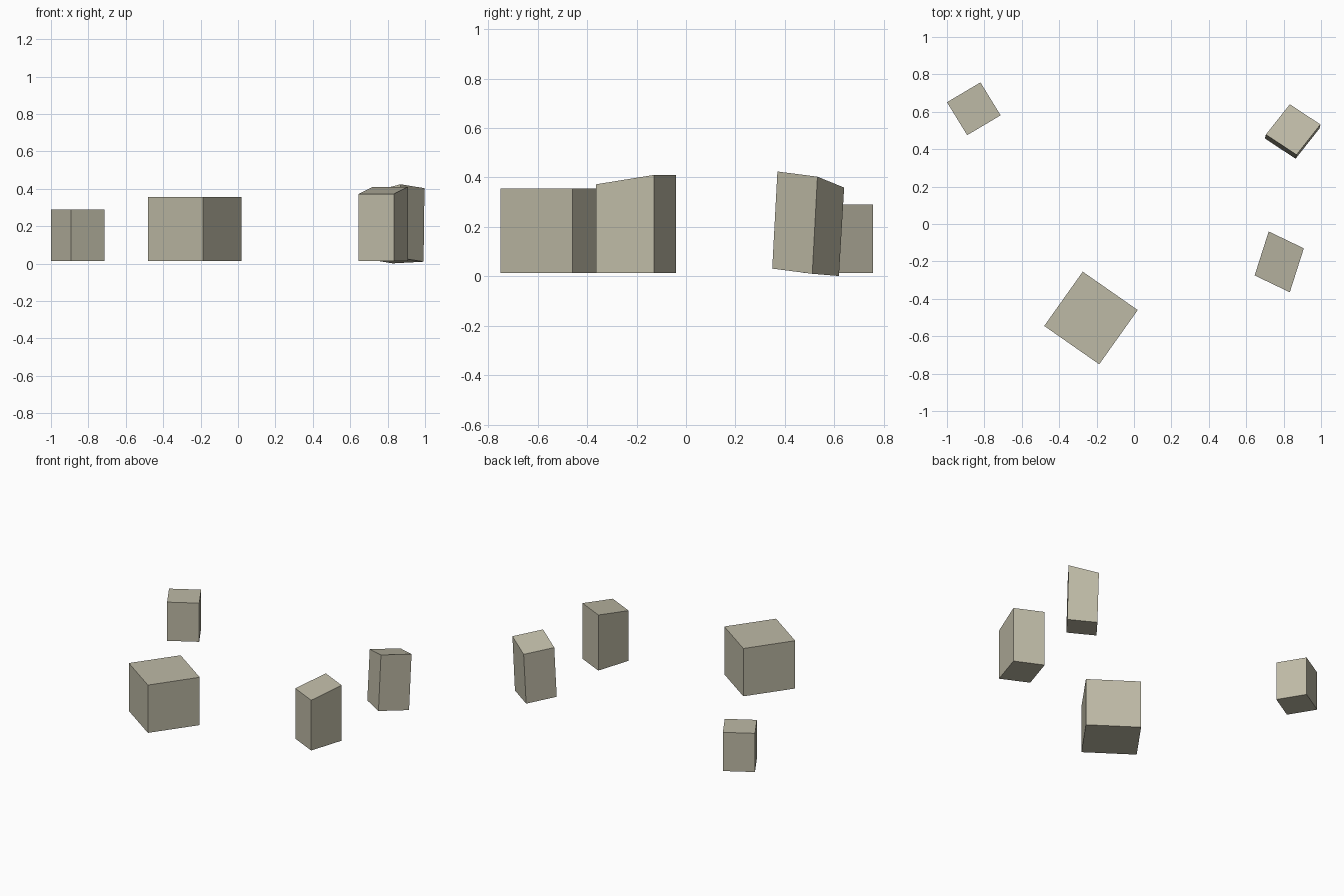
import bpy
import bmesh
from mathutils import Vector

if "Cube" in bpy.data.objects:
    bpy.data.objects.remove(bpy.data.objects["Cube"])

stone = bpy.data.materials.new("warm_grey_stone")
stone.diffuse_color = (0.515, 0.491, 0.381, 1)
stone.use_nodes = True
stone.node_tree.nodes["Principled BSDF"].inputs["Base Color"].default_value = stone.diffuse_color


def block(name, corner, u, v, rise, slope=0.0):
    """Six-sided block from a bottom corner and three edges; slope lifts the top's far side along v."""
    corner, u, v, rise = map(Vector, (corner, u, v, rise))
    bm = bmesh.new()
    bmesh.ops.create_cube(bm, size=1)
    for vert in bm.verts:
        a, b, c = vert.co + Vector((0.5, 0.5, 0.5))
        vert.co = corner + u * a + v * b + rise * c + Vector((0, 0, slope * b * c))
    bmesh.ops.recalc_face_normals(bm, faces=bm.faces)
    mesh = bpy.data.meshes.new(name)
    bm.to_mesh(mesh)
    bm.free()
    mesh.materials.append(stone)
    obj = bpy.data.objects.new(name, mesh)
    bpy.context.collection.objects.link(obj)
    return obj


# Upright blocks with level tops
block("large_block", (-0.186, -0.75, 0.014), (0.206, 0.29, 0), (-0.294, 0.205, 0), (0, 0, 0.341))
block("small_block", (-0.892, 0.475, 0.014), (0.179, 0.106, 0), (-0.108, 0.176, 0), (0, 0, 0.276))

# Upright block with a sloping top
block("sloped_block", (0.645, -0.275, 0.014), (0.188, -0.09, 0), (0.075, 0.235, 0),
      (0, 0, 0.358), slope=0.038)

# Leaning block with a sloping top
block("leaning_block", (0.864, 0.349, 0.031), (0.128, 0.162, -0.021), (-0.164, 0.108, -0.009),
      (0.005, 0.021, 0.393), slope=-0.035)
